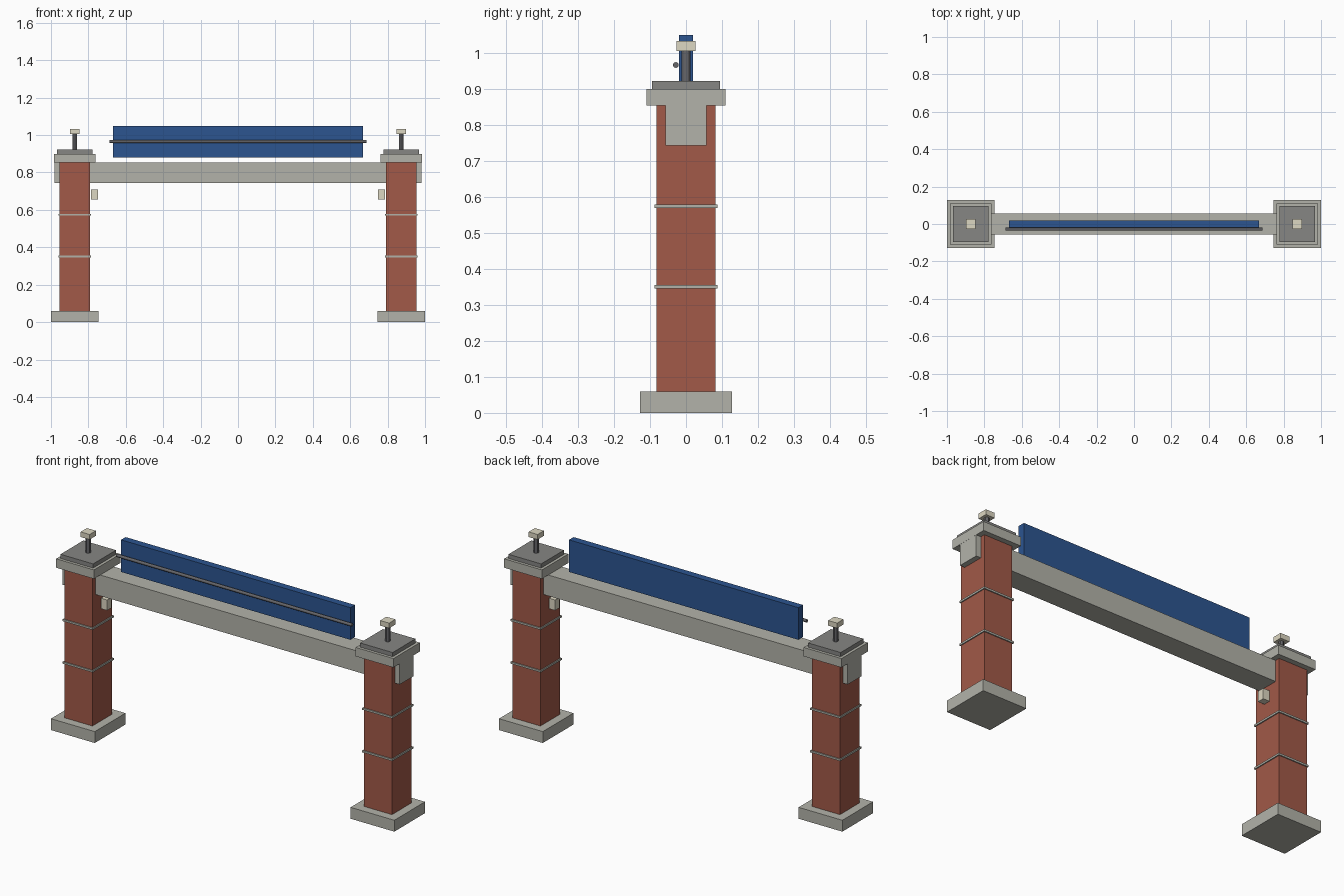
import bpy
from math import pi

if "Cube" in bpy.data.objects:
    bpy.data.objects.remove(bpy.data.objects["Cube"])


def material(name, rgb):
    m = bpy.data.materials.new(name)
    m.diffuse_color = (*rgb, 1)
    m.use_nodes = True
    m.node_tree.nodes["Principled BSDF"].inputs["Base Color"].default_value = m.diffuse_color
    return m


CONCRETE = material("concrete", (0.45, 0.45, 0.40))
BRICK = material("brick", (0.36, 0.10, 0.065))
SLATE = material("slate", (0.24, 0.24, 0.23))
METAL = material("metal", (0.13, 0.13, 0.14))
CREAM = material("cream", (0.72, 0.68, 0.54))
BLUE = material("blue", (0.025, 0.09, 0.28))


def box(name, x, y, z0, z1, sx, sy, mat):
    """Box centred on x, y between heights z0 and z1."""
    bpy.ops.mesh.primitive_cube_add(size=1, location=(x, y, (z0 + z1) / 2))
    o = bpy.context.object
    o.name = name
    o.scale = (sx, sy, z1 - z0)
    bpy.ops.object.transform_apply(location=False, rotation=False, scale=True)
    o.data.materials.append(mat)


def rod(name, loc, radius, length, mat, rotation=(0, 0, 0)):
    bpy.ops.mesh.primitive_cylinder_add(vertices=12, radius=radius, depth=length,
                                        location=loc, rotation=rotation)
    o = bpy.context.object
    o.name = name
    o.data.materials.append(mat)
    bpy.ops.object.shade_smooth_by_angle()


# Two gate pillars, mirrored left and right
for side, s in (("left", -1), ("right", 1)):
    x = s * 0.8725
    box(side + "_plinth", x, 0, 0, 0.06, 0.255, 0.255, CONCRETE)
    box(side + "_pillar", x, 0, 0.06, 0.853, 0.164, 0.164, BRICK)
    for i, z in enumerate((0.35, 0.574)):
        box(f"{side}_band_{i + 1}", x, 0, z - 0.005, z + 0.005, 0.175, 0.175, CONCRETE)
    box(side + "_capital", x, 0, 0.853, 0.90, 0.22, 0.22, CONCRETE)
    box(side + "_cap_slab", x, 0, 0.90, 0.922, 0.19, 0.19, SLATE)
    # Lamp on top of the pillar
    rod(side + "_lamp_post", (x, 0, 0.964), 0.0125, 0.084, METAL)
    box(side + "_lamp_head", x, 0, 1.005, 1.032, 0.052, 0.052, CREAM)
    # Small lantern on the inner face
    box(side + "_lantern", s * 0.768, 0, 0.655, 0.71, 0.037, 0.037, CREAM)

# Crossbeam through both pillars
box("crossbeam", 0, 0, 0.743, 0.853, 1.964, 0.114, CONCRETE)

# Sign board with its front rail
box("sign_board", 0, 0, 0.88, 1.049, 1.336, 0.038, BLUE)
rod("sign_rail", (0, -0.028, 0.966), 0.008, 1.372, METAL, (0, pi / 2, 0))
